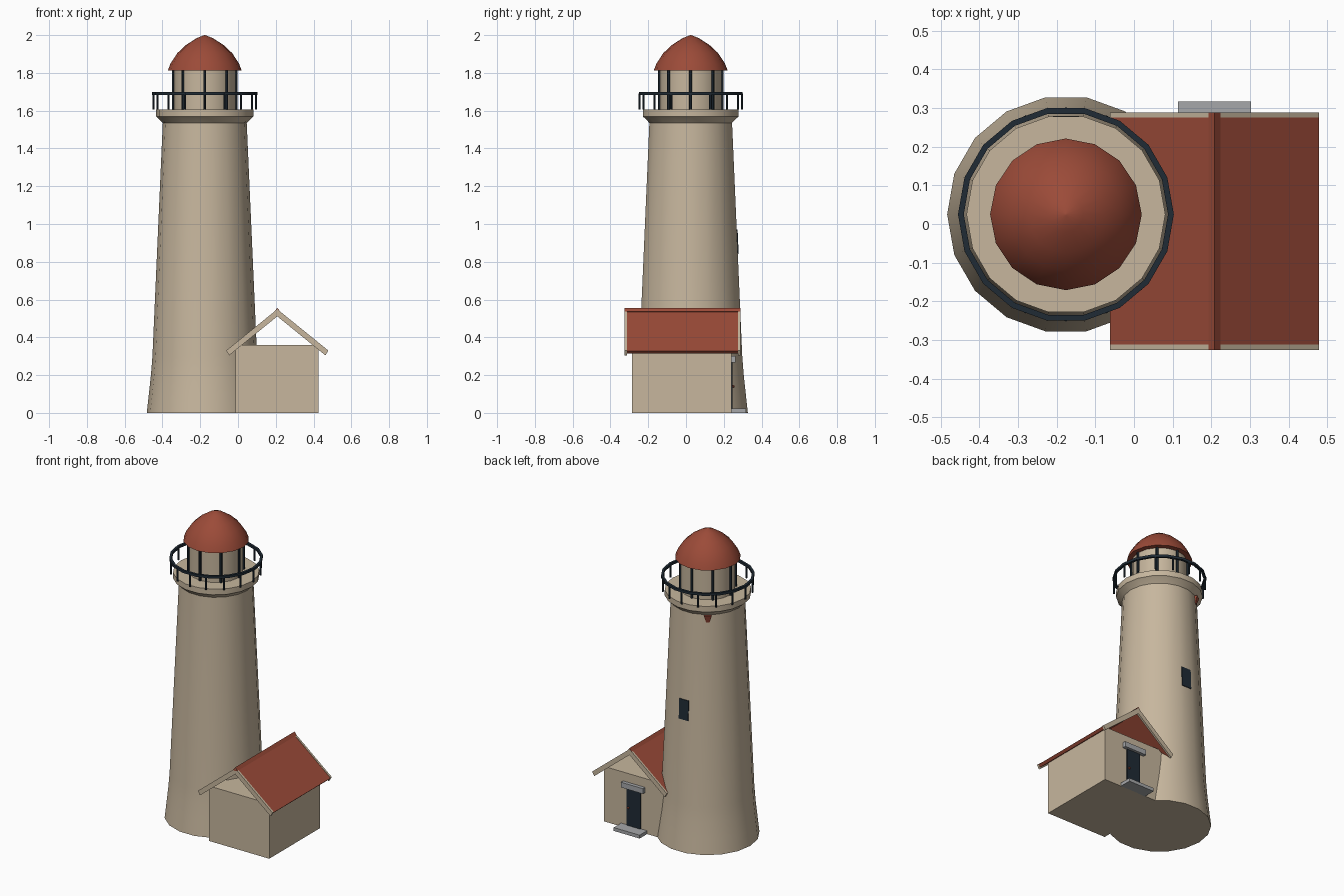
import bpy, bmesh, math
from mathutils import Matrix, Vector

if "Cube" in bpy.data.objects:
    bpy.data.objects.remove(bpy.data.objects["Cube"])

CX, CY = -0.176, 0.025   # tower axis
HX = 0.208               # cottage ridge


def material(name, rgb):
    m = bpy.data.materials.new(name)
    m.diffuse_color = (*rgb, 1)
    m.use_nodes = True
    m.node_tree.nodes["Principled BSDF"].inputs["Base Color"].default_value = m.diffuse_color
    return m


CREAM = material("cream_plaster", (0.57, 0.47, 0.34))
RED = material("roof_red", (0.33, 0.07, 0.04))
DARK = material("dark_iron", (0.014, 0.024, 0.035))
GREY = material("grey_stone", (0.38, 0.39, 0.40))


def finish(bm, name, mat, smooth=False):
    bmesh.ops.recalc_face_normals(bm, faces=bm.faces)
    me = bpy.data.meshes.new(name)
    bm.to_mesh(me)
    bm.free()
    me.materials.append(mat)
    ob = bpy.data.objects.new(name, me)
    bpy.context.collection.objects.link(ob)
    if smooth:
        bpy.ops.object.select_all(action='DESELECT')
        ob.select_set(True)
        bpy.context.view_layer.objects.active = ob
        bpy.ops.object.shade_smooth_by_angle(angle=math.radians(30))
    return ob


def lathe(name, profile, mat, sides=18, closed=False):
    """Revolve (radius, z) points about the tower axis."""
    bm = bmesh.new()
    rings = []
    for r, z in profile:
        rings.append([bm.verts.new((CX + r * math.cos(2 * math.pi * i / sides),
                                    CY + r * math.sin(2 * math.pi * i / sides), z))
                      for i in range(sides)])
    pairs = list(zip(rings, rings[1:]))
    if closed:
        pairs.append((rings[-1], rings[0]))
    else:
        bm.faces.new(rings[0])
        bm.faces.new(rings[-1])
    for a, b in pairs:
        for i in range(sides):
            j = (i + 1) % sides
            bm.faces.new((a[i], a[j], b[j], b[i]))
    return finish(bm, name, mat, True)


def add_box(bm, lo, hi, rot=None):
    lo, hi = Vector(lo), Vector(hi)
    m = Matrix.Translation((lo + hi) / 2)
    if rot:
        m = m @ rot
    bmesh.ops.create_cube(bm, size=1, matrix=m @ Matrix.Diagonal((*(hi - lo), 1)))


def box(name, lo, hi, mat, rot=None):
    bm = bmesh.new()
    add_box(bm, lo, hi, rot)
    return finish(bm, name, mat)


def prism(name, poly, y0, y1, mat):
    """Extrude an (x, z) outline along y."""
    bm = bmesh.new()
    a = [bm.verts.new((x, y0, z)) for x, z in poly]
    b = [bm.verts.new((x, y1, z)) for x, z in poly]
    bm.faces.new(a)
    bm.faces.new(b)
    for i in range(len(a)):
        j = (i + 1) % len(a)
        bm.faces.new((a[i], a[j], b[j], b[i]))
    return finish(bm, name, mat)


def post_ring(name, count, r, z0, z1, radius, mat):
    bm = bmesh.new()
    for i in range(count):
        t = 2 * math.pi * i / count
        bmesh.ops.create_cone(
            bm, cap_ends=True, segments=6, radius1=radius, radius2=radius, depth=z1 - z0,
            matrix=Matrix.Translation((CX + r * math.cos(t), CY + r * math.sin(t), (z0 + z1) / 2)))
    return finish(bm, name, mat)


# Tower with flared foot
lathe("tower", [(0.307, 0), (0.296, 0.1), (0.285, 0.2), (0.277, 0.3), (0.222, 1.54)], CREAM)
# Gallery deck
lathe("gallery", [(0.217, 1.53), (0.25, 1.563), (0.257, 1.568), (0.257, 1.605)], CREAM)
# Lantern room with glazing bars
lathe("lantern_room", [(0.163, 1.6), (0.163, 1.815)], CREAM, 16)
post_ring("lantern_bars", 8, 0.166, 1.603, 1.815, 0.008, DARK)
# Domed roof
lathe("lantern_roof", [(0.196, 1.812), (0.181, 1.85), (0.145, 1.905), (0.10, 1.947),
                       (0.045, 1.983), (0.003, 2.0)], RED, 16)
# Gallery railing
lathe("rail", [(0.264, 1.684), (0.279, 1.684), (0.279, 1.70), (0.264, 1.70)], DARK, 18, True)
post_ring("rail_posts", 16, 0.271, 1.605, 1.69, 0.006, DARK)
# Tower window on the back, leaning with the wall
box("tower_window", (CX - 0.034, CY + 0.237, 0.84), (CX + 0.034, CY + 0.251, 0.97), DARK,
    Matrix.Rotation(math.radians(2.5), 4, 'X'))
# Small wedge bracket below the gallery
bm = bmesh.new()
bmesh.ops.create_cone(
    bm, cap_ends=True, segments=4, radius1=0.015, radius2=0.032, depth=0.045,
    matrix=Matrix.Translation((CX + 0.215 * math.cos(math.radians(125)),
                               CY + 0.215 * math.sin(math.radians(125)), 1.51))
    @ Matrix.Rotation(math.radians(80), 4, 'Z'))
finish(bm, "gallery_bracket", RED)

# Cottage walls, open under the gable
box("cottage_walls", (-0.012, -0.285, 0), (0.426, 0.24, 0.36), CREAM)


def chevron(apex, half, drop, thick):
    """Gable outline with ends cut roughly square to the slope."""
    k = 0.81
    inner = half - 0.015
    zo, zi = apex - k * half, apex - thick - k * inner
    return [(HX - half, zo), (HX, apex - drop), (HX + half, zo),
            (HX + inner, zi), (HX, apex - thick), (HX - inner, zi)]


# Pitched roof, end boards and ridge cap
prism("cottage_roof", chevron(0.546, 0.27, 0, 0.026), -0.312, 0.275, RED)
for name, y0, y1 in (("front_bargeboard", -0.326, -0.312), ("back_bargeboard", 0.275, 0.288)):
    prism(name, chevron(0.549, 0.27, 0, 0.038), y0, y1, CREAM)
prism("ridge_cap", [(HX - 0.016, 0.536), (HX, 0.556), (HX + 0.016, 0.536), (HX, 0.53)],
      -0.326, 0.288, RED)

# Back door with lintel, step and knob
box("door", (HX - 0.05, 0.235, 0.02), (HX + 0.05, 0.246, 0.27), DARK)
box("door_lintel", (HX - 0.08, 0.235, 0.268), (HX + 0.08, 0.263, 0.302), GREY)
box("door_step", (HX - 0.094, 0.235, 0), (HX + 0.094, 0.317, 0.022), GREY)
bm = bmesh.new()
bmesh.ops.create_icosphere(bm, subdivisions=1, radius=0.008,
                           matrix=Matrix.Translation((HX + 0.036, 0.25, 0.14)))
finish(bm, "door_knob", RED)
